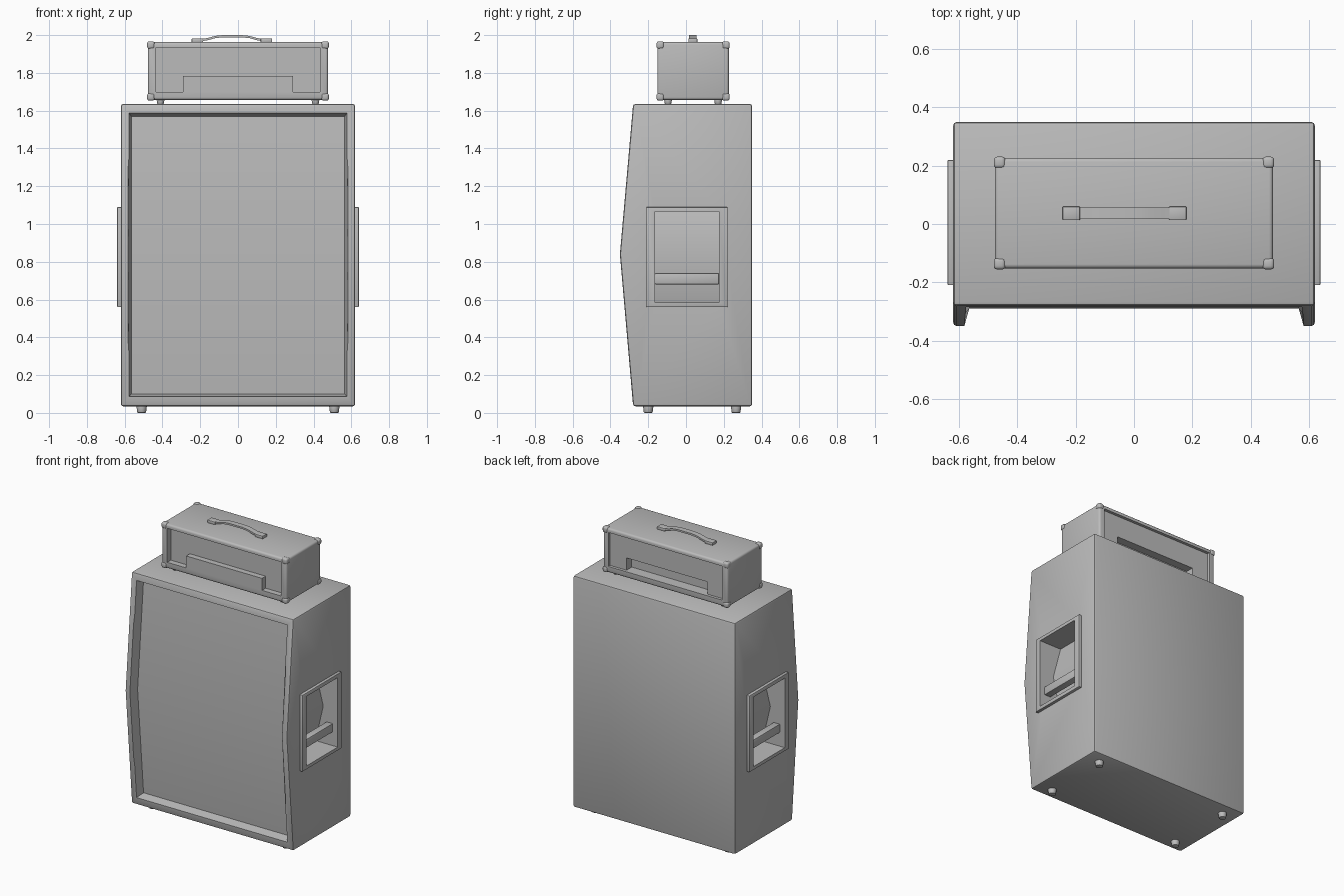
import bpy, bmesh, math
from mathutils import Vector, Matrix

cube = bpy.data.objects.get("Cube")
if cube:
    bpy.data.objects.remove(cube, do_unlink=True)

GREY = (0.5, 0.5, 0.5, 1)
grey = bpy.data.materials.new("plain grey")
grey.use_nodes = True
grey.diffuse_color = GREY
grey.node_tree.nodes["Principled BSDF"].inputs["Base Color"].default_value = GREY


def finish(name, bm, bevel=0, segments=2):
    bmesh.ops.recalc_face_normals(bm, faces=bm.faces)
    if bevel:
        sharp = [e for e in bm.edges if e.calc_face_angle(0) > math.radians(30)]
        bmesh.ops.bevel(bm, geom=sharp, offset=bevel, segments=segments,
                        profile=0.5, affect='EDGES')
    mesh = bpy.data.meshes.new(name)
    bm.to_mesh(mesh)
    bm.free()
    mesh.materials.append(grey)
    ob = bpy.data.objects.new(name, mesh)
    bpy.context.collection.objects.link(ob)
    smooth(ob)
    return ob


def activate(ob):
    bpy.ops.object.select_all(action='DESELECT')
    ob.select_set(True)
    bpy.context.view_layer.objects.active = ob


def smooth(ob):
    activate(ob)
    bpy.ops.object.shade_smooth_by_angle(angle=math.radians(30))


def box(name, lo, hi, bevel=0, segments=2):
    lo, hi = Vector(lo), Vector(hi)
    bm = bmesh.new()
    bmesh.ops.create_cube(bm, size=1)
    for v in bm.verts:
        v.co = (lo + hi) / 2 + v.co * (hi - lo)
    return finish(name, bm, bevel, segments)


def prism(name, points, place, a, b, bevel=0):
    """Extrude a profile from a to b; place(t, p, q) gives the position."""
    bm = bmesh.new()
    rings = [[bm.verts.new(place(t, p, q)) for p, q in points] for t in (a, b)]
    n = len(points)
    for ring in rings:
        bm.faces.new(ring)
    for i in range(n):
        j = (i + 1) % n
        bm.faces.new((rings[0][i], rings[0][j], rings[1][j], rings[1][i]))
    return finish(name, bm, bevel)


def along_x(t, p, q):
    return (t, p, q)


def along_y(t, p, q):
    return (p, t, q)


def cylinder(name, x, y, z0, z1, r_low, r_high):
    bm = bmesh.new()
    bmesh.ops.create_cone(bm, cap_ends=True, segments=20, radius1=r_low, radius2=r_high,
                          depth=z1 - z0, matrix=Matrix.Translation((x, y, (z0 + z1) / 2)))
    return finish(name, bm, 0.004)


def cut(ob, *cutters):
    for c in cutters:
        mod = ob.modifiers.new("cut", 'BOOLEAN')
        mod.operation, mod.solver, mod.object = 'DIFFERENCE', 'EXACT', c
        activate(ob)
        bpy.ops.object.modifier_apply(modifier=mod.name)
    smooth(ob)


cutters = []

# Speaker cabinet with a bent front
cabinet = prism("cabinet", [(0.35, 0.035), (0.35, 1.635), (-0.28, 1.635), (-0.35, 0.84),
                            (-0.28, 0.035)], along_x, -0.62, 0.62, 0.012)
front_cut = prism("front_cutter", [(-0.225, 0.1), (-0.29, 0.84), (-0.225, 1.57),
                                   (-0.31, 1.595), (-0.38, 0.84), (-0.31, 0.08)],
                  along_x, -0.565, 0.565)
for v in front_cut.data.vertices:
    if v.co.y < -0.3:
        v.co.x *= 1.03
cut(cabinet, front_cut)
cutters.append(front_cut)

# Sunken handles on both sides
for side, s in (("left", 1), ("right", -1)):
    pit = prism("pit_cutter", [(s * 0.7, 0.585), (s * 0.7, 1.065), (s * 0.47, 1.065),
                               (s * 0.53, 0.84), (s * 0.47, 0.585)], along_y, -0.165, 0.175)
    xs = sorted((s * 0.61, s * 0.64))
    rim = box(side + "_handle_rim", (xs[0], -0.21, 0.56), (xs[1], 0.22, 1.09), 0.005)
    cut(cabinet, pit)
    cut(rim, pit)
    cutters.append(pit)
    xs = sorted((s * 0.555, s * 0.605))
    box(side + "_handle_bar", (xs[0], -0.165, 0.68), (xs[1], 0.175, 0.74), 0.006)

# Amplifier head with openings front and back
head = box("head_case", (-0.477, -0.152, 1.657), (0.477, 0.227, 1.963), 0.014, 3)
front_open = box("head_front_cutter", (-0.435, -0.3, 1.7), (0.435, -0.112, 1.935))
back_open = box("head_back_cutter", (-0.435, 0.207, 1.7), (0.435, 0.4, 1.935))
slot = box("head_slot_cutter", (-0.31, 0.15, 1.7), (0.31, 0.3, 1.785))
cut(head, front_open, back_open, slot)
cutters += [front_open, back_open, slot]
box("control_panel", (-0.29, -0.152, 1.699), (0.29, -0.11, 1.783))

# Corner guards and feet
for x in (-1, 1):
    for y, edge in ((-1, -0.156), (1, 0.231)):
        for z, level in ((-1, 1.653), (1, 1.967)):
            outer = Vector((x * 0.481, edge, level))
            inner = outer - Vector((x * 0.04, y * 0.04, z * 0.04))
            lo = [min(p) for p in zip(outer, inner)]
            hi = [max(p) for p in zip(outer, inner)]
            guard = box("head_corner_guard", lo, hi, 0.012, 3)
            cut(guard, front_open, back_open)
    for y in (-0.095, 0.17):
        cylinder("head_foot", x * 0.41, y, 1.634, 1.66, 0.017, 0.021)
    for y in (-0.2, 0.265):
        cylinder("cabinet_foot", x * 0.51, y, 0, 0.04, 0.023, 0.028)

# Carrying strap on the head
for x in (-0.245, 0.12):
    box("strap_end", (x, 0.013, 1.96), (x + 0.06, 0.06, 1.982), 0.004)
path = [(-0.2, 1.972), (-0.16, 1.979), (-0.12, 1.99), (-0.08, 1.994),
        (0.02, 1.994), (0.06, 1.99), (0.1, 1.979), (0.14, 1.972)]
profile = [(x, z + 0.006) for x, z in path] + [(x, z - 0.006) for x, z in reversed(path)]
prism("strap", profile, along_y, 0.017, 0.056)

# Remove the cutting shapes
for c in cutters:
    bpy.data.objects.remove(c, do_unlink=True)
